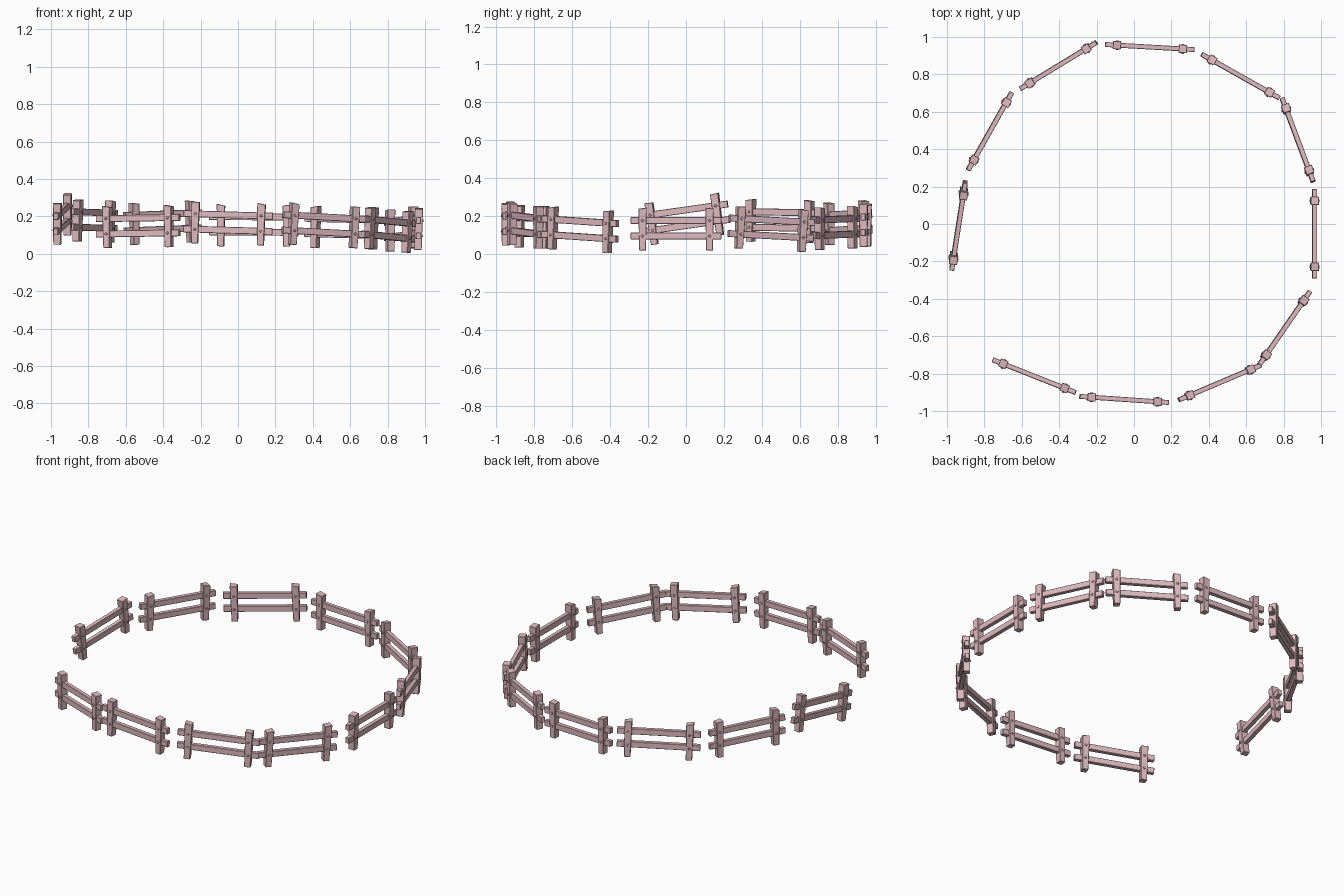
import bpy, bmesh, random
from mathutils import Vector, Matrix

if "Cube" in bpy.data.objects:
    bpy.data.objects.remove(bpy.data.objects["Cube"])

random.seed(4)
wood = bpy.data.materials.new("pale_pink_wood")
wood.diffuse_color = (0.74, 0.50, 0.53, 1)
wood.use_nodes = True
wood.node_tree.nodes["Principled BSDF"].inputs["Base Color"].default_value = wood.diffuse_color

# Each panel: first post x, y, base z, then second post x, y, base z
PANELS = [
    (-.697, -.750, .030, -.368, -.880, .035),
    (-.232, -.926, .055, .120, -.950, .045),
    (.290, -.918, .048, .615, -.780, .030),
    (.698, -.708, .026, .900, -.415, .006),
    (.962, -.230, .020, .962, .125, .020),
    (.937, .275, .030, .812, .610, .012),
    (.724, .702, .022, .408, .880, .030),
    (.260, .936, .038, -.092, .956, .040),
    (-.248, .944, .060, -.555, .757, .048),
    (-.685, .652, .060, -.862, .338, .066),
    (-.911, .185, .100, -.966, -.168, .050),
]
SPAN = 0.353


def hexahedron(bm, lo, hi, z0, z1, slope=0.0):
    """Tapered block: lo/hi are (half length, half depth) at bottom and top."""
    corners = [(-1, -1), (1, -1), (1, 1), (-1, 1)]
    a = [bm.verts.new((lo[0] * x, lo[1] * y, z0)) for x, y in corners]
    b = [bm.verts.new((hi[0] * x, hi[1] * y, z1 + slope * x)) for x, y in corners]
    bm.faces.new(a[::-1])
    bm.faces.new(b)
    for i in range(4):
        j = (i + 1) % 4
        bm.faces.new((a[i], a[j], b[j], b[i]))
    return a + b


def finish(bm, name, matrix):
    me = bpy.data.meshes.new(name)
    bmesh.ops.recalc_face_normals(bm, faces=bm.faces)
    bm.to_mesh(me)
    bm.free()
    me.materials.append(wood)
    ob = bpy.data.objects.new(name, me)
    ob.matrix_world = matrix
    bpy.context.collection.objects.link(ob)
    bev = ob.modifiers.new("worn_edges", 'BEVEL')
    bev.width = 0.002
    bev.segments = 1
    return ob


for n, (x1, y1, z1, x2, y2, z2) in enumerate(PANELS, 1):
    # Panel frame: x along the rails, y across, z up (ring leans slightly to +x)
    p, q = Vector((x1, y1, z1)), Vector((x2, y2, z2))
    along = (q - p).normalized()
    lean = Vector((0.024, 0, 1))
    across = lean.cross(along).normalized()
    up = along.cross(across)
    frame = Matrix((along, across, up)).transposed().to_4x4()
    frame.translation = (p + q) / 2

    # Posts
    bm = bmesh.new()
    for s in (-1, 1):
        vs = hexahedron(bm, (.018, .020), (.022, .022), 0, .222,
                        random.uniform(-.005, .005))
        bmesh.ops.translate(bm, verts=vs, vec=(s * SPAN / 2, 0, 0))
    finish(bm, f"fence_posts_{n}", frame)

    # Rails running through the posts
    bm = bmesh.new()
    for z in (.076, .158):
        hexahedron(bm, (.239, .013), (.239, .013), z - .018, z + .018)
    finish(bm, f"fence_rails_{n}", frame)

    # Bolt heads showing on both sides of each post
    bm = bmesh.new()
    for s in (-1, 1):
        for z in (.076, .158):
            m = Matrix.Translation((s * SPAN / 2, 0, z)) @ Matrix.Rotation(1.5708, 4, 'X')
            bmesh.ops.create_cone(bm, cap_ends=True, segments=6, radius1=.008,
                                  radius2=.008, depth=.052, matrix=m)
    finish(bm, f"fence_bolts_{n}", frame)
